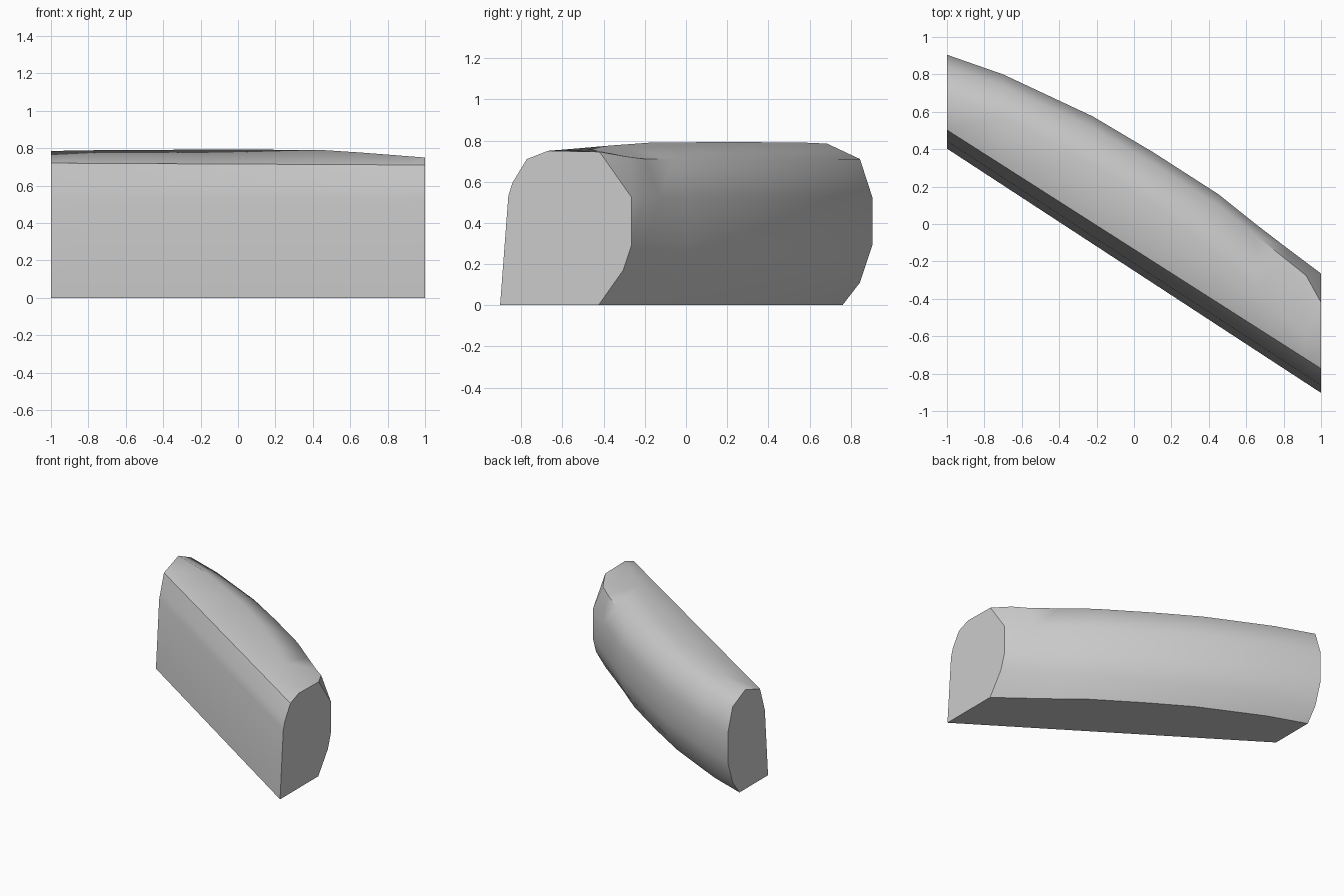
import bpy
import bmesh

cube = bpy.data.objects.get("Cube")
if cube:
    bpy.data.objects.remove(cube)

# One plain grey for the whole block
grey = bpy.data.materials.new("plain grey")
grey.use_nodes = True
colour = (0.6, 0.6, 0.6, 1)
grey.diffuse_color = colour
grey.node_tree.nodes["Principled BSDF"].inputs["Base Color"].default_value = colour

# Stations: x, back y, top inset, top z, shoulder inset, shoulder z
STATIONS = [
    (-1.0, 0.905, 0.22, 0.785, 0.06, 0.71),
    (-0.7, 0.80, 0.23, 0.79, 0.06, 0.71),
    (-0.22, 0.575, 0.26, 0.792, 0.06, 0.71),
    (0.1, 0.385, 0.28, 0.792, 0.06, 0.71),
    (0.45, 0.16, 0.33, 0.79, 0.06, 0.71),
    (0.65, 0.0, 0.35, 0.777, 0.06, 0.71),
    (0.82, -0.13, 0.37, 0.764, 0.065, 0.71),
    (0.92, -0.205, 0.39, 0.756, 0.07, 0.72),
    (1.0, -0.265, 0.405, 0.75, 0.155, 0.745),
]
CREASE, SHOULDER = 3, 5


def section(x, back, top_in, top_z, sh_in, sh_z):
    """Closed outline: up the straight front, over the top, down the back."""
    front = -0.25 - 0.653 * x
    t = (x + 1) / 2
    outline = [
        (front, 0),
        (front + 0.04, 0.53),
        (front + 0.06, 0.595),
        (front + 0.10 + 0.03 * t, 0.72 - 0.01 * t),
        (back - top_in, top_z),
        (back - sh_in, sh_z),
        (back, 0.525),
        (back, 0.29),
        (back - 0.06 + 0.02 * t, 0.11 + 0.06 * t),
        (back - 0.145 - 0.015 * t, 0),
    ]
    return [(x, y, z) for y, z in outline]


# Loft the skin between the stations and cap both ends
bm = bmesh.new()
rings = [[bm.verts.new(p) for p in section(*s)] for s in STATIONS]
count = len(rings[0])
for a, b in zip(rings, rings[1:]):
    for i in range(count):
        j = (i + 1) % count
        bm.faces.new((a[i], a[j], b[j], b[i])).smooth = True
caps = [bm.faces.new(rings[0]), bm.faces.new(rings[-1])]
bmesh.ops.recalc_face_normals(bm, faces=bm.faces)

# Keep the ends, base and front crease sharp, and the shoulder near one end
for cap in caps:
    for edge in cap.edges:
        edge.smooth = False
for k, (a, b) in enumerate(zip(rings, rings[1:])):
    for i in (0, CREASE, count - 1):
        bm.edges.get((a[i], b[i])).smooth = False
    if STATIONS[k][0] > 0.6:
        bm.edges.get((a[SHOULDER], b[SHOULDER])).smooth = False

mesh = bpy.data.meshes.new("curved_block")
bm.to_mesh(mesh)
bm.free()
mesh.materials.append(grey)
block = bpy.data.objects.new("curved_block", mesh)
bpy.context.collection.objects.link(block)
